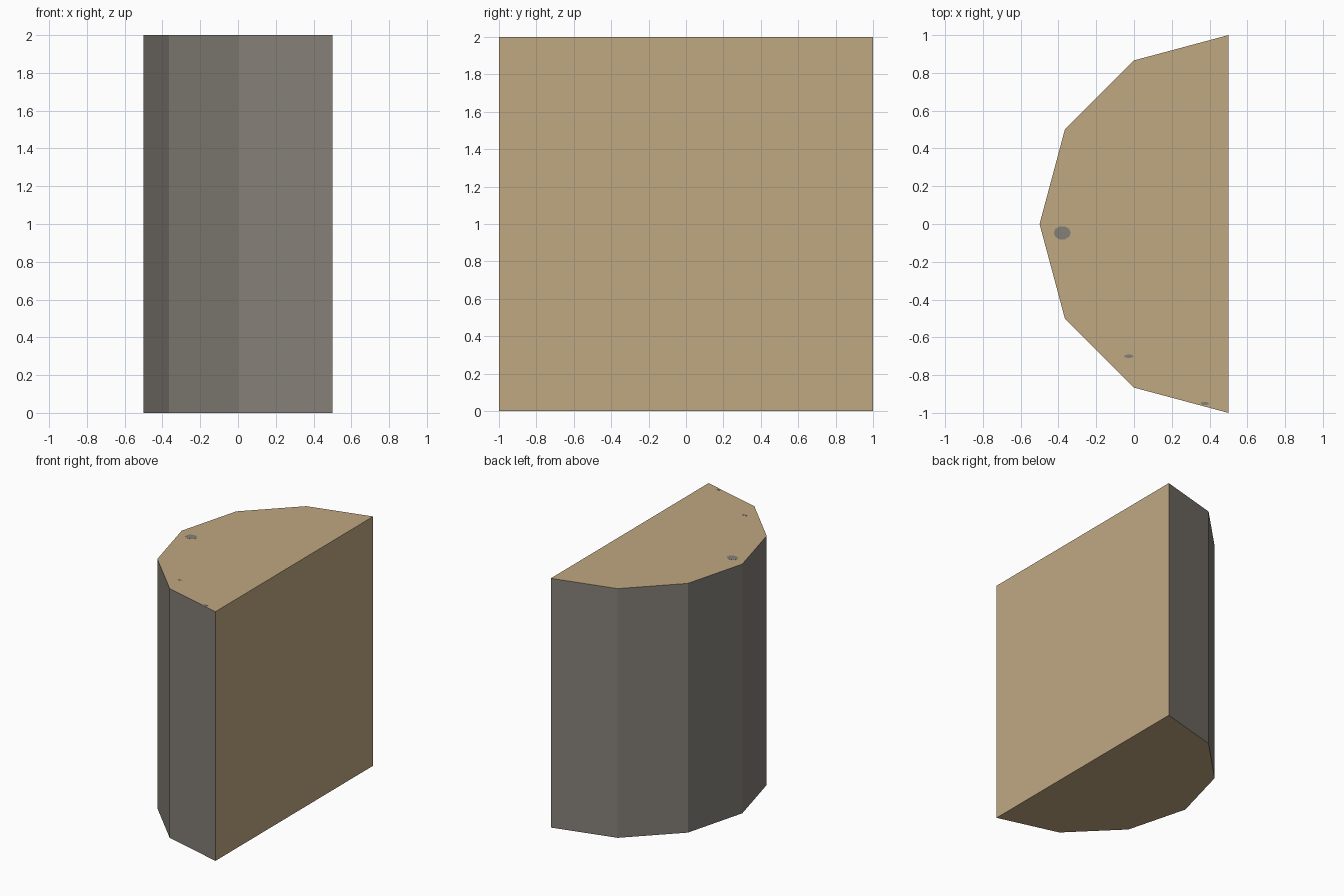
import bpy, bmesh, math

if "Cube" in bpy.data.objects:
    bpy.data.objects.remove(bpy.data.objects["Cube"])


def material(name, rgb):
    m = bpy.data.materials.new(name)
    m.diffuse_color = (*rgb, 1.0)
    m.use_nodes = True
    m.node_tree.nodes["Principled BSDF"].inputs["Base Color"].default_value = m.diffuse_color
    return m


wood = material("cut wood", (0.527, 0.392, 0.223))
bark = material("grey bark", (0.231, 0.212, 0.184))


def prism(name, profile, z0, height, mats):
    """Extrude a counter-clockwise outline straight up."""
    bm = bmesh.new()
    base = bm.faces.new([bm.verts.new((x, y, z0)) for x, y in profile])
    ext = bmesh.ops.extrude_face_region(bm, geom=[base], use_keep_orig=True)
    tops = [v for v in ext["geom"] if isinstance(v, bmesh.types.BMVert)]
    bmesh.ops.translate(bm, verts=tops, vec=(0, 0, height))
    bmesh.ops.recalc_face_normals(bm, faces=bm.faces)
    # Bark on the rounded side (facing -x), wood on the split and the ends
    for f in bm.faces:
        f.material_index = 1 if len(mats) > 1 and f.normal.x < -0.1 else 0
    mesh = bpy.data.meshes.new(name)
    bm.to_mesh(mesh)
    bm.free()
    for m in mats:
        mesh.materials.append(m)
    ob = bpy.data.objects.new(name, mesh)
    bpy.context.collection.objects.link(ob)
    return ob


# Split log: half of a twelve-sided cylinder
half = [(0.5 + math.cos(math.radians(a)), math.sin(math.radians(a)))
        for a in range(90, 271, 30)]
prism("split_log", half, 0.0, 2.0, [wood, bark])

# Small dark flecks on the top end
for i, (x, y, rx, ry) in enumerate([(-0.38, -0.047, 0.045, 0.036),
                                    (-0.027, -0.70, 0.025, 0.009),
                                    (0.375, -0.95, 0.022, 0.009)]):
    ring = [(x + rx * math.cos(k * math.pi / 5), y + ry * math.sin(k * math.pi / 5))
            for k in range(10)]
    prism(f"end_fleck_{i + 1}", ring, 1.999, 0.002, [bark])
